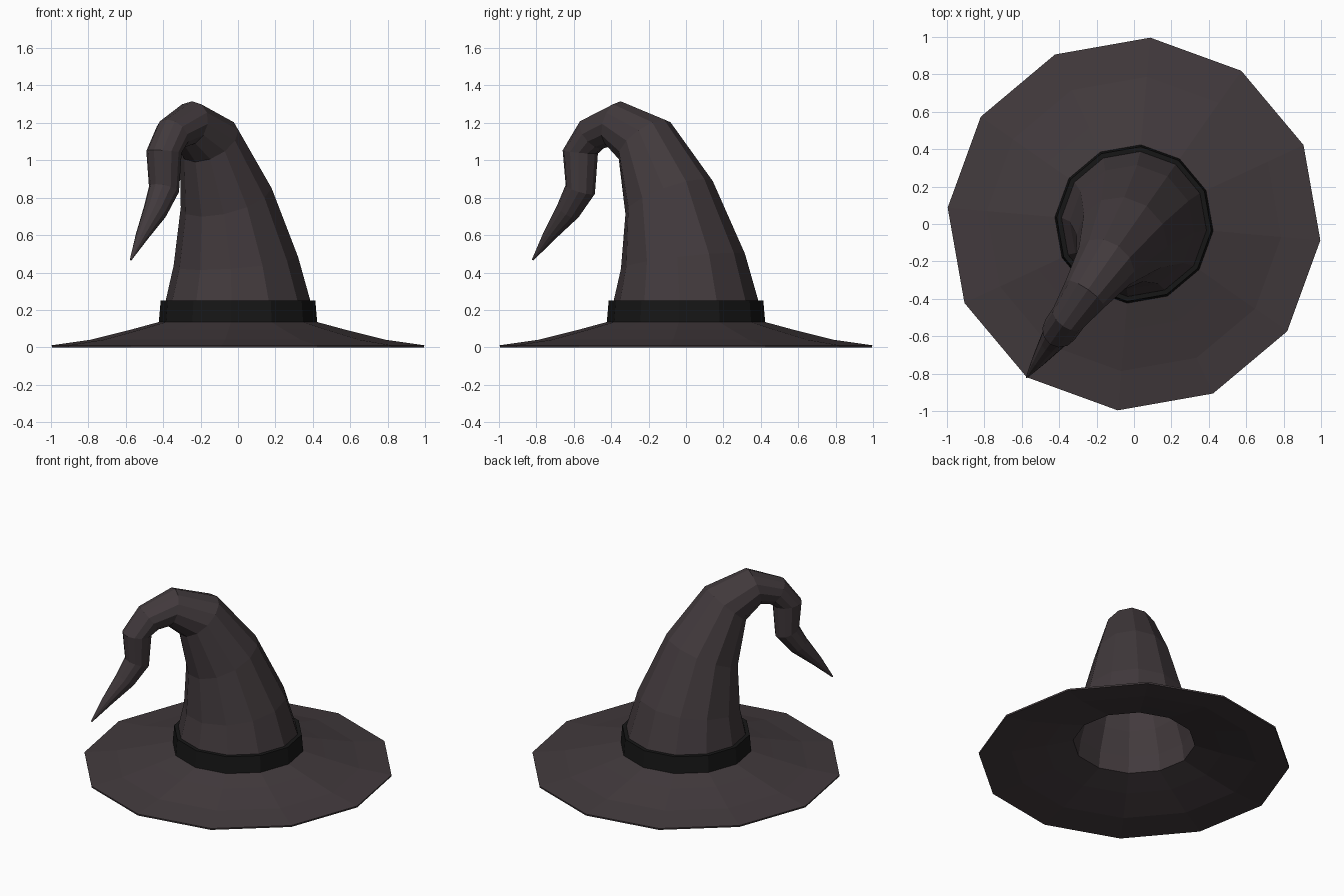
import bpy, bmesh
from math import cos, sin, radians
from mathutils import Vector

if "Cube" in bpy.data.objects:
    bpy.data.objects.remove(bpy.data.objects["Cube"])

N = 12
START = radians(-5)                    # corner offset shared by all rings
LEAN = radians(235)                    # direction the crown droops towards
D = Vector((cos(LEAN), sin(LEAN), 0))
P = Vector((-D.y, D.x, 0))
UP = Vector((0, 0, 1))


def material(name, color):
    m = bpy.data.materials.new(name)
    m.diffuse_color = (*color, 1)
    m.use_nodes = True
    m.node_tree.nodes["Principled BSDF"].inputs["Base Color"].default_value = m.diffuse_color
    return m


def ring(s, z, r, tilt=0):
    """12-sided ring centred at distance s along the lean, tipped over by tilt degrees."""
    t = radians(tilt)
    axis = D * cos(t) - UP * sin(t)
    c = D * s + UP * z
    return [c + axis * (r * cos(a)) + P * (r * sin(a))
            for a in (START - LEAN + i * 2 * 3.14159265 / N for i in range(N))]


def loft(name, rings, mat, cap=False, closed=False):
    bm = bmesh.new()
    loops = [[bm.verts.new(p) for p in ring(*r)] for r in rings]
    pairs = list(zip(loops, loops[1:]))
    if closed:
        pairs.append((loops[-1], loops[0]))
    for a, b in pairs:
        for i in range(N):
            j = (i + 1) % N
            bm.faces.new((a[i], a[j], b[j], b[i]))
    if cap:
        bm.faces.new(loops[-1])
    me = bpy.data.meshes.new(name)
    bm.to_mesh(me)
    bm.free()
    me.materials.append(mat)
    ob = bpy.data.objects.new(name, me)
    bpy.context.collection.objects.link(ob)
    return ob


felt = material("felt", (0.054, 0.042, 0.046))
dark = material("dark_band", (0.008, 0.008, 0.008))

# Brim and bent crown as one shell: (lean distance, height, radius, tilt)
brim = [(0, 0.011, 1.0), (0, 0.041, 0.79), (0, 0.096, 0.57), (0, 0.142, 0.40)]
crown = [(0, 0.25, 0.388), (0.02, 0.46, 0.335, 8), (0.11, 0.80, 0.25, 24),
         (0.27, 1.105, 0.17, 42), (0.46, 1.195, 0.125, 75), (0.61, 1.14, 0.097, 125),
         (0.69, 1.045, 0.095, 174), (0.69, 0.845, 0.082, 160), (0.77, 0.73, 0.066, 142),
         (0.892, 0.597, 0.036, 145), (1.0, 0.468, 0.005, 145)]
hat = loft("brim_and_crown", brim + crown, felt, cap=True)
shell = hat.modifiers.new("thickness", 'SOLIDIFY')
shell.thickness = 0.011
shell.offset = -1

# Band around the crown base
loft("hat_band", [(0, 0.135, 0.425), (0, 0.25, 0.415), (0, 0.25, 0.389), (0, 0.135, 0.395)],
     dark, closed=True)
